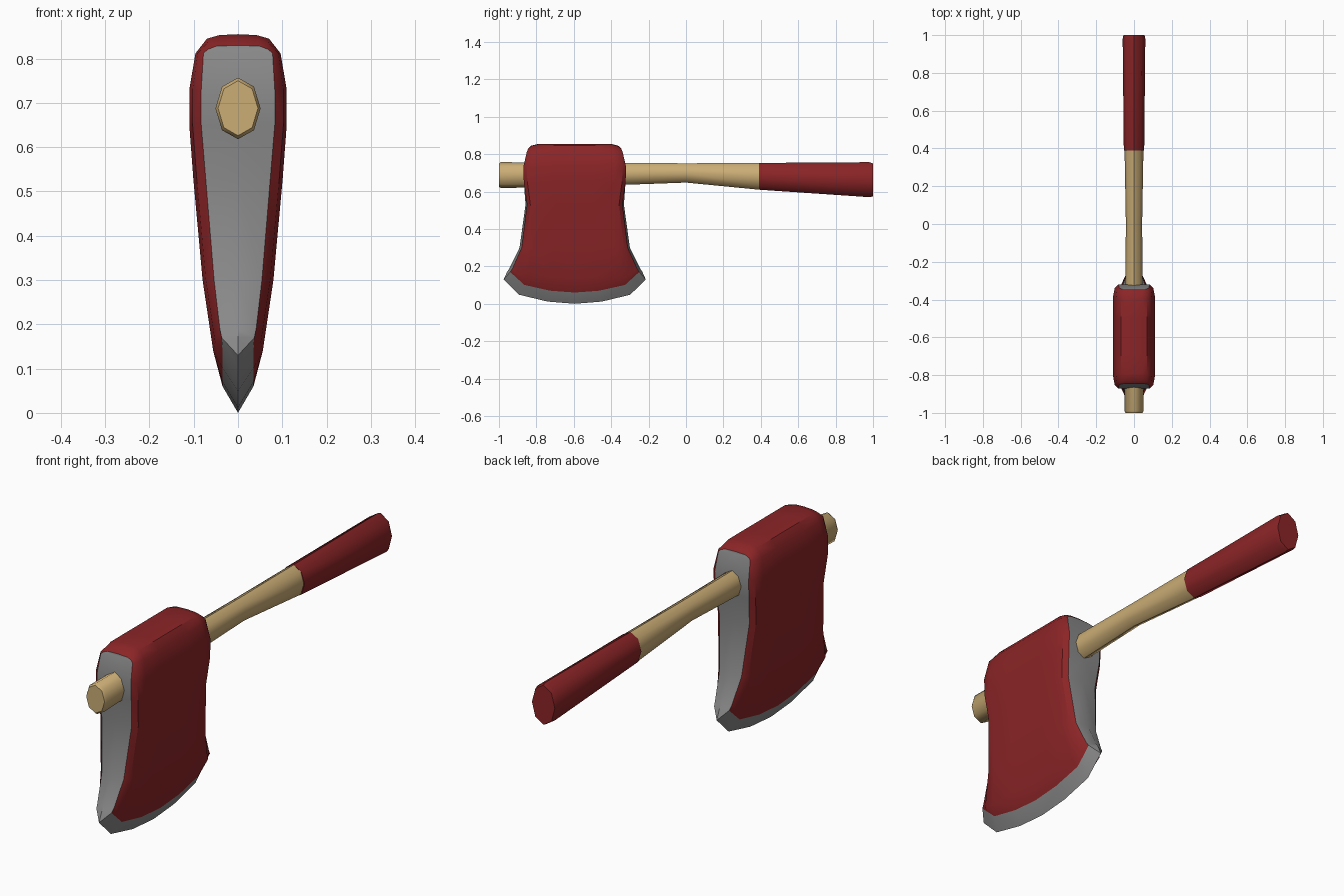
import bpy, bmesh, math

if "Cube" in bpy.data.objects:
    bpy.data.objects.remove(bpy.data.objects["Cube"])


def material(name, rgb):
    m = bpy.data.materials.new(name)
    m.diffuse_color = (*rgb, 1)
    m.use_nodes = True
    m.node_tree.nodes["Principled BSDF"].inputs["Base Color"].default_value = m.diffuse_color
    return m


RED = material("red_paint", (0.26, 0.018, 0.02))
WOOD = material("wood", (0.60, 0.42, 0.18))
STEEL = material("steel", (0.25, 0.25, 0.25))


def finish(name, bm, mats, angle=35):
    bmesh.ops.remove_doubles(bm, verts=bm.verts, dist=1e-5)
    bmesh.ops.recalc_face_normals(bm, faces=bm.faces)
    me = bpy.data.meshes.new(name)
    bm.to_mesh(me)
    bm.free()
    for m in mats:
        me.materials.append(m)
    ob = bpy.data.objects.new(name, me)
    bpy.context.collection.objects.link(ob)
    for o in bpy.context.selected_objects:
        o.select_set(False)
    ob.select_set(True)
    bpy.context.view_layer.objects.active = ob
    bpy.ops.object.shade_smooth_by_angle(angle=math.radians(angle))
    return ob


# Axe head rows: end half length, bulge, end half width, end z, middle half width, middle z
ROWS = [
    (0.250, 0.000, 0.000, 0.830, 0.000, 0.855),
    (0.250, 0.000, 0.048, 0.828, 0.042, 0.853),
    (0.252, 0.000, 0.068, 0.821, 0.070, 0.845),
    (0.256, 0.000, 0.078, 0.812, 0.096, 0.812),
    (0.275, 0.000, 0.083, 0.730, 0.110, 0.730),
    (0.272, 0.000, 0.083, 0.650, 0.110, 0.650),
    (0.255, 0.008, 0.073, 0.530, 0.101, 0.530),
    (0.283, 0.012, 0.054, 0.300, 0.080, 0.300),
    (0.332, 0.017, 0.041, 0.190, 0.056, 0.140),
    (0.345, 0.017, 0.037, 0.170, 0.035, 0.060),
    (0.380, 0.000, 0.000, 0.130, 0.000, 0.000),
]
# Columns: length fraction, width blend, z blend, z blend on the curved blade
COLS = [(1, 0, 0, 0), (0.93, 0.72, 0.6, 0.2), (0.78, 1, 1, 0.63),
        (0.38, 1, 1, 0.91), (0, 1, 1, 1)]

bm = bmesh.new()
grid = []
for i, (h, bulge, e, ze, w, zm) in enumerate(ROWS):
    row = [bm.verts.new((0, h + bulge, ze))]
    for f, bx, bz, bc in COLS:
        b = bc if i >= 9 else bz
        row.append(bm.verts.new((e + (w - e) * bx, h * f, ze + (zm - ze) * b)))
    grid.append(row)
for i in range(len(ROWS) - 1):
    for j in range(len(COLS)):
        f = bm.faces.new((grid[i][j], grid[i][j + 1], grid[i + 1][j + 1], grid[i + 1][j]))
        # end strips and cutting bevel stay bare steel
        f.material_index = 0 if j == 0 or i == len(ROWS) - 2 else 1
# mirror the quarter to all four sides
for axis in (0, 1):
    geom = bm.verts[:] + bm.edges[:] + bm.faces[:]
    bmesh.ops.mirror(bm, geom=geom, axis="XYZ"[axis], merge_dist=1e-5)
    bmesh.ops.remove_doubles(bm, verts=bm.verts, dist=1e-5)
bmesh.ops.dissolve_degenerate(bm, edges=bm.edges, dist=1e-5)
head = finish("axe_head", bm, [STEEL, RED])
head.location.y = -0.595


def shaft(name, sections, mat):
    """Loft eight-sided oval rings (y, bottom z, top z, half width)."""
    bm = bmesh.new()
    rings = []
    for y, z0, z1, w in sections:
        rings.append([bm.verts.new((w * math.sin(k * math.pi / 4), y,
                                    (z0 + z1) / 2 + (z1 - z0) / 2 * math.cos(k * math.pi / 4)))
                      for k in range(8)])
    for a, b in zip(rings, rings[1:]):
        for k in range(8):
            bm.faces.new((a[k], a[(k + 1) % 8], b[(k + 1) % 8], b[k]))
    bm.faces.new(rings[0])
    bm.faces.new(rings[-1])
    return finish(name, bm, [mat], 50)


# Wooden handle and red grip
shaft("handle", [(-1, 0.626, 0.750, 0.045), (-0.99, 0.618, 0.757, 0.051),
                 (-0.30, 0.637, 0.753, 0.046), (0, 0.648, 0.751, 0.043),
                 (0.39, 0.610, 0.753, 0.050)], WOOD)
shaft("grip", [(0.39, 0.610, 0.753, 0.054), (0.98, 0.570, 0.757, 0.060),
               (1, 0.574, 0.750, 0.056)], RED)
